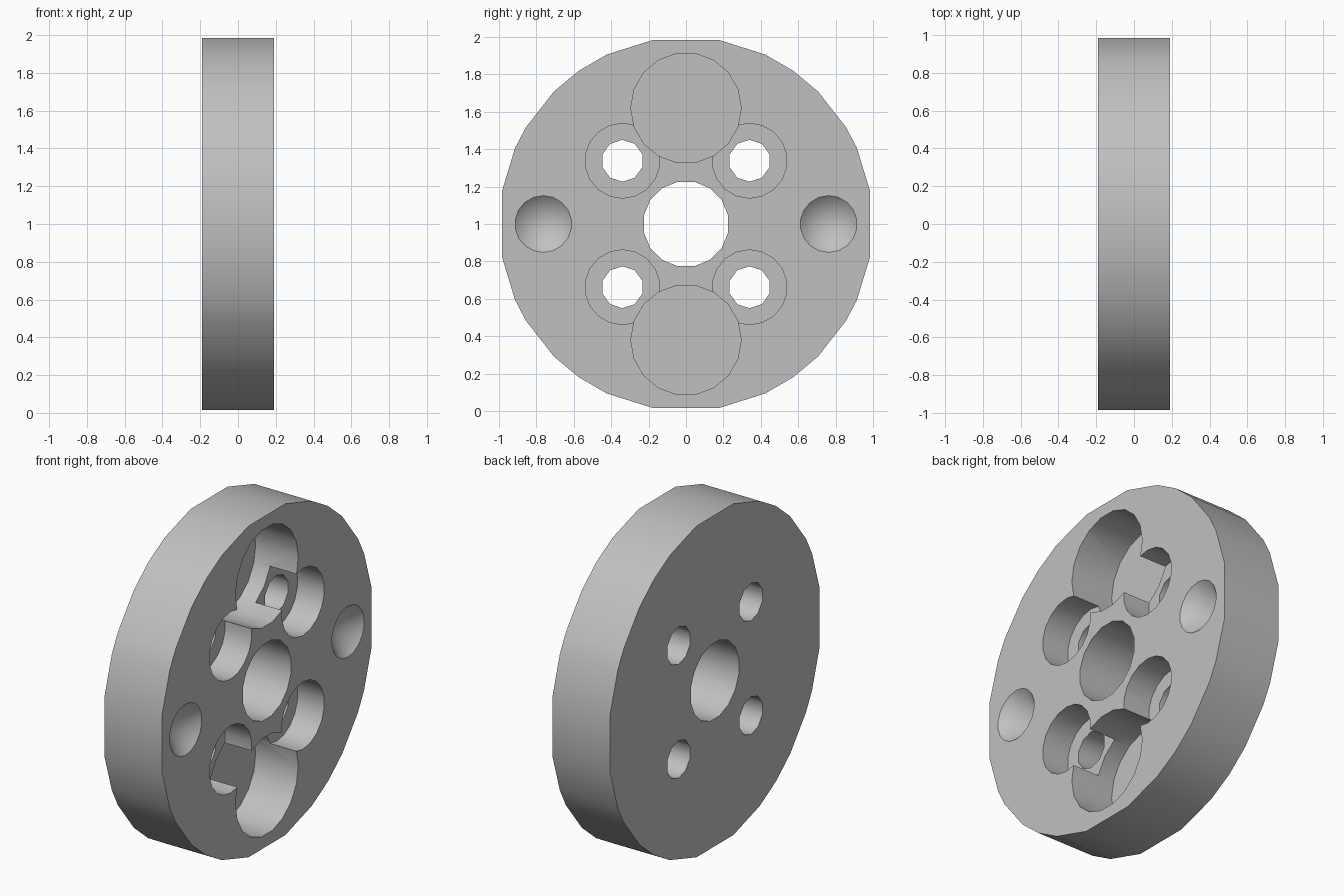
import bpy, bmesh
from math import radians, sin, cos, pi

cube = bpy.data.objects.get("Cube")
if cube:
    bpy.data.objects.remove(cube, do_unlink=True)

FRONT, BACK, MID = 0.19, -0.19, 1.0

grey = bpy.data.materials.new("plain grey")
grey.use_nodes = True
grey.diffuse_color = (0.53, 0.53, 0.53, 1)
grey.node_tree.nodes["Principled BSDF"].inputs["Base Color"].default_value = (0.53, 0.53, 0.53, 1)


def make_prism(name, y, z, radius, x0, x1, angles, tip=1.0):
    """Prism along x; tip scales the ring at x0, zero makes a cone."""
    bm = bmesh.new()

    def ring(x, r):
        return [bm.verts.new((x, y + r * cos(a), z + r * sin(a))) for a in angles]
    front = ring(x1, radius)
    bm.faces.new(front)
    n = len(front)
    if tip:
        back = ring(x0, radius * tip)
        bm.faces.new(back[::-1])
        for i in range(n):
            bm.faces.new((front[i], back[i], back[(i + 1) % n], front[(i + 1) % n]))
    else:
        apex = bm.verts.new((x0, y, z))
        for i in range(n):
            bm.faces.new((front[i], apex, front[(i + 1) % n]))
    bmesh.ops.recalc_face_normals(bm, faces=bm.faces)
    mesh = bpy.data.meshes.new(name)
    bm.to_mesh(mesh)
    bm.free()
    mesh.materials.append(grey)
    obj = bpy.data.objects.new(name, mesh)
    bpy.context.collection.objects.link(obj)
    return obj


def even(n, shift=0.5):
    return [2 * pi * (i + shift) / n for i in range(n)]


# Disc with a slightly uneven rim, mirrored in each quadrant
quarter = [10, 24, 31, 45, 55, 65, 80]
half = quarter + [180 - a for a in reversed(quarter)]
rim = [radians(a) for a in half + [a + 180 for a in half]]
disc = make_prism("wheel_disc", 0, MID, 1.0, BACK, FRONT, rim)

# Cutters: central bore, round pockets, stepped screw holes, conical dimples
OUT = FRONT + 0.05
cutters = [make_prism("bore_cutter", 0, MID, 0.23, BACK - 0.05, OUT, even(16))]
for s in (-1, 1):
    cutters.append(make_prism("pocket_cutter", 0, MID + s * 0.62, 0.295,
                              FRONT - 0.28, OUT, even(18, 0)))
    for t in (-1, 1):
        y, z = s * 0.34, MID + t * 0.338
        cutters.append(make_prism("counterbore_cutter", y, z, 0.2, FRONT - 0.175, OUT, even(18)))
        cutters.append(make_prism("screw_hole_cutter", y, z, 0.112, BACK - 0.05, OUT, even(10)))
    # The cone widens past the face so it meets it at the wanted radius
    depth, over = 0.14, 0.02
    cutters.append(make_prism("dimple_cutter", s * 0.763, MID, 0.152 * (depth + over) / depth,
                              FRONT - depth, FRONT + over, even(18), tip=0))

for cutter in cutters:
    mod = disc.modifiers.new(cutter.name, 'BOOLEAN')
    mod.operation = 'DIFFERENCE'
    mod.solver = 'EXACT'
    mod.object = cutter

# Apply the cuts, then remove the cutters
bpy.context.view_layer.update()
evaluated = disc.evaluated_get(bpy.context.evaluated_depsgraph_get())
mesh = bpy.data.meshes.new_from_object(evaluated)
disc.modifiers.clear()
disc.data = mesh
for cutter in cutters:
    bpy.data.objects.remove(cutter, do_unlink=True)

# Smooth walls with sharp edges
bpy.ops.object.select_all(action='DESELECT')
disc.select_set(True)
bpy.context.view_layer.objects.active = disc
bpy.ops.object.shade_smooth_by_angle(angle=radians(40))
